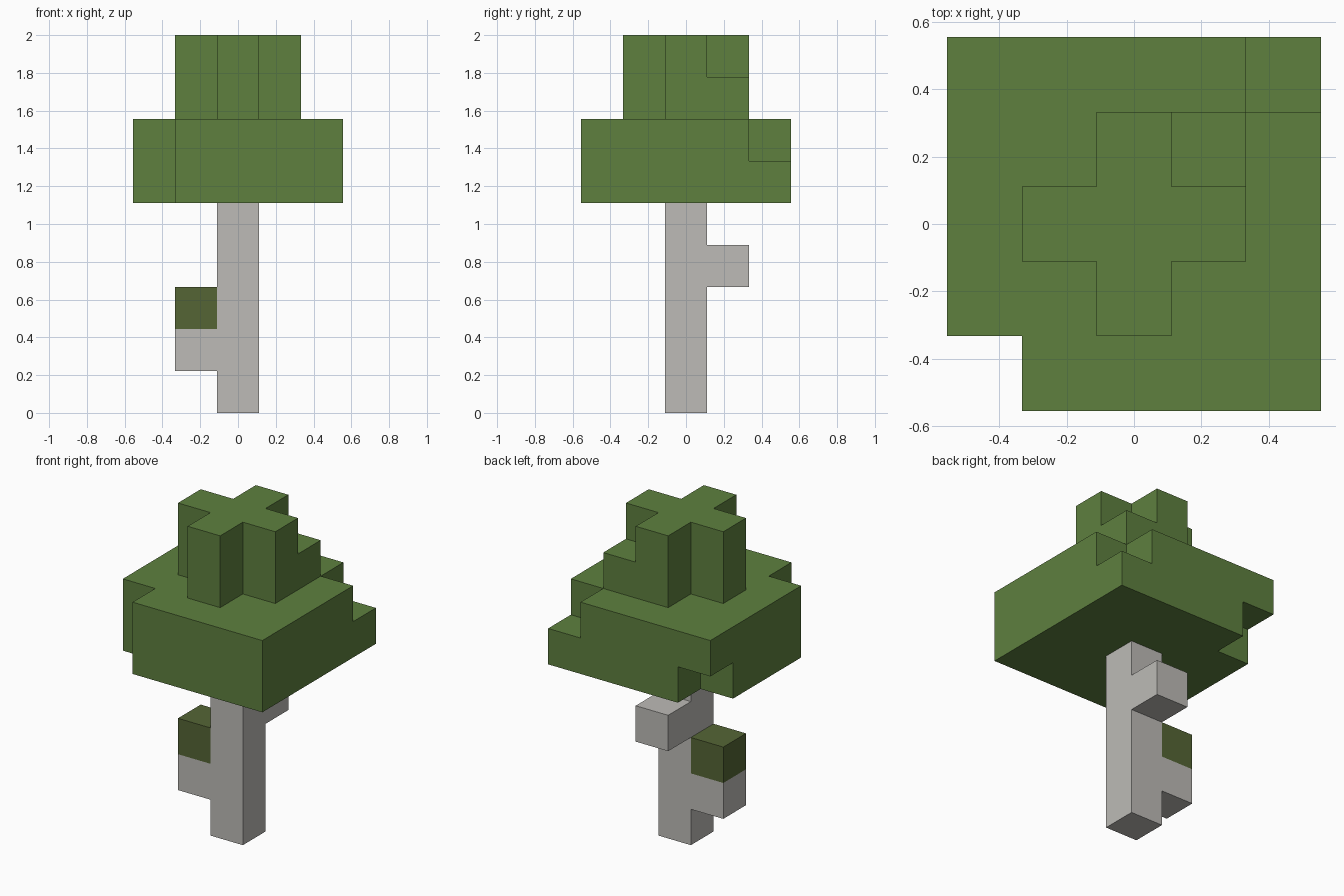
import bpy, bmesh, math
from mathutils import Vector

cube = bpy.data.objects.get("Cube")
if cube:
    bpy.data.objects.remove(cube)

U = 2 / 9  # block size; the tree is nine blocks tall


def material(name, srgb):
    mat = bpy.data.materials.new(name)
    color = [((c / 255 + 0.055) / 1.055) ** 2.4 for c in srgb] + [1]
    mat.diffuse_color = color
    mat.use_nodes = True
    bsdf = next(n for n in mat.node_tree.nodes if n.type == "BSDF_PRINCIPLED")
    bsdf.inputs["Base Color"].default_value = color
    bsdf.inputs["Roughness"].default_value = 0.9
    return mat


def box(xs, ys, zs):
    """Set of blocks between inclusive index ranges."""
    def span(r):
        return range(r[0], r[1] + 1)
    return {(x, y, z) for x in span(xs) for y in span(ys) for z in span(zs)}


# Pale trunk with a side knob and a back branch stub
trunk = box((0, 0), (0, 0), (0, 4))
side_knob = {(-1, 0, 1)}
back_stub = {(0, 1, 3)}
# Leaf block resting on the side knob
small_leaf = {(-1, 0, 2)}
# Wide crown with one open corner and two chipped ones
wide_crown = box((-2, 2), (-2, 2), (5, 6))
wide_crown -= box((-2, -2), (-2, -2), (5, 6)) | {(-2, 2, 5), (2, 2, 6)}
# Cross-shaped top with one low corner step
top_crown = box((-1, 1), (0, 0), (7, 8)) | box((0, 0), (-1, 1), (7, 8))
top_crown |= {(1, 1, 7)}

bark = material("pale bark", (189, 187, 183))
leaf = material("leaf green", (94, 128, 63))
olive = material("olive leaf", (85, 101, 53))

parts = [
    ("trunk", trunk | side_knob | back_stub, bark),
    ("small_leaf", small_leaf, olive),
    ("crown", wide_crown | top_crown, leaf),
]
filled = set().union(*(cells for _, cells, _ in parts))


def build(name, cells, mat):
    """Mesh only the outer skin of the blocks, with flat areas merged."""
    bm = bmesh.new()
    for cell in sorted(cells):
        base = Vector(cell)
        for axis in range(3):
            for sign in (-1, 1):
                n = Vector((0, 0, 0))
                n[axis] = sign
                if tuple(int(c) for c in base + n) in filled:
                    continue
                a = Vector((0, 0, 0))
                a[(axis + 1) % 3] = 1
                b = n.cross(a)
                mid = base + Vector((0, 0, 0.5)) + n / 2
                corners = (-a - b, a - b, a + b, b - a)
                bm.faces.new([bm.verts.new((mid + c / 2) * U) for c in corners])
    bmesh.ops.remove_doubles(bm, verts=bm.verts, dist=0.001)
    bmesh.ops.dissolve_limit(bm, angle_limit=math.radians(1),
                             verts=bm.verts, edges=bm.edges)
    mesh = bpy.data.meshes.new(name)
    bm.to_mesh(mesh)
    bm.free()
    mesh.materials.append(mat)
    bpy.context.collection.objects.link(bpy.data.objects.new(name, mesh))


for part in parts:
    build(*part)
